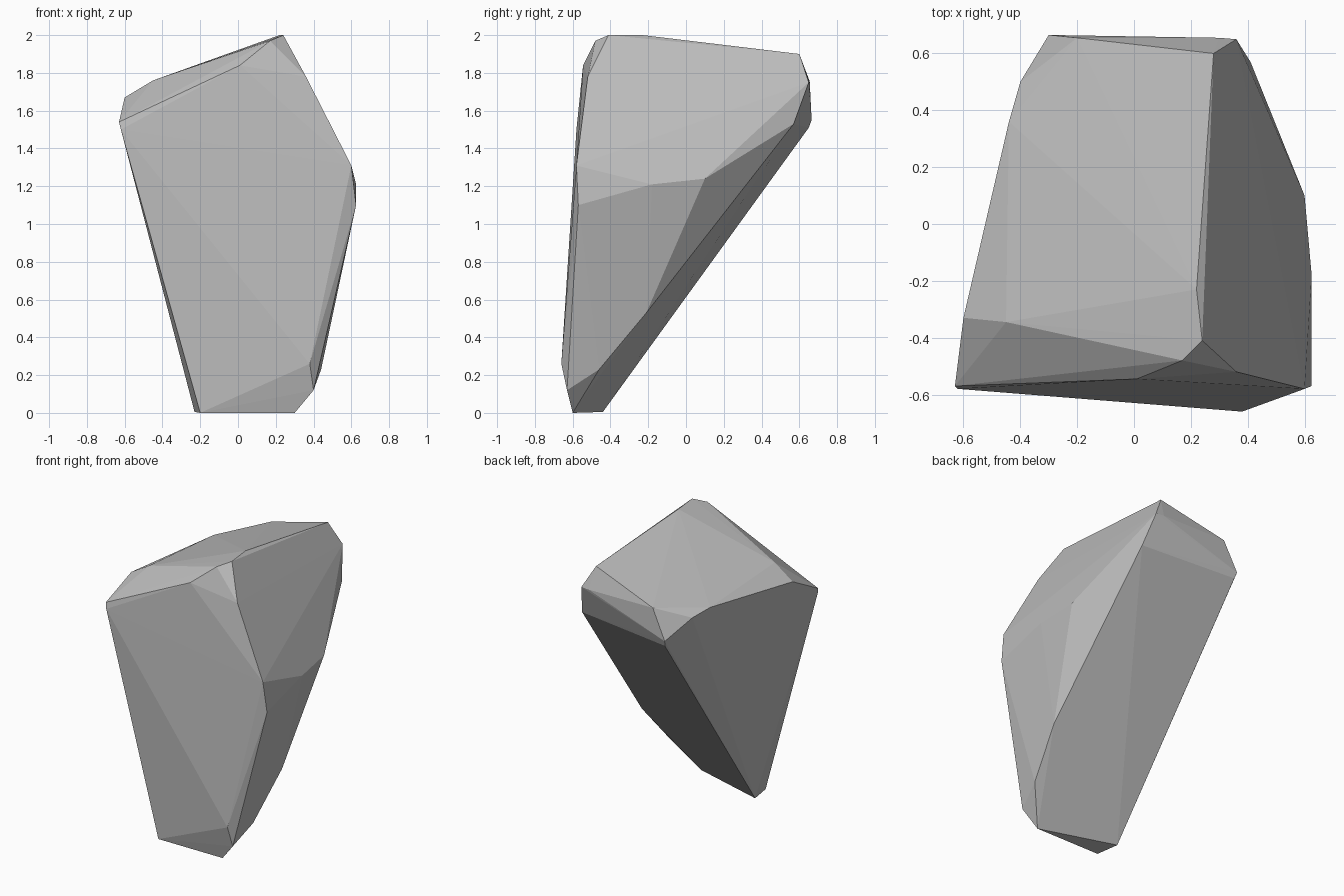
import bpy, bmesh

# Corner points of the faceted boulder, grouped by region
foot = [(-0.20, -0.60, 0), (0.30, -0.60, 0), (-0.23, -0.44, 0.005),
        (0.40, -0.63, 0.12), (0.38, -0.66, 0.26), (0.44, -0.46, 0.23),
        (0.49, -0.21, 0.53)]
right_bulge = [(0.625, -0.57, 1.10), (0.60, -0.58, 1.31),
               (0.625, -0.18, 1.21), (0.60, 0.10, 1.24)]
back_end = [(0.41, 0.57, 1.53), (0.36, 0.65, 1.75), (0.30, 0.655, 1.75),
            (-0.20, 0.655, 1.755), (-0.30, 0.665, 1.55), (-0.29, 0.65, 1.51),
            (-0.40, 0.50, 1.68), (-0.44, 0.36, 1.71)]
left_end = [(-0.60, -0.33, 1.67), (-0.45, -0.345, 1.76),
            (-0.63, -0.57, 1.54), (-0.62, -0.58, 1.50)]
crown = [(0.28, 0.60, 1.90), (0.22, -0.23, 2.0), (0.24, -0.41, 2.0),
         (0.17, -0.48, 1.97), (0.36, -0.52, 1.78), (0.01, -0.545, 1.84)]

# Wrap the corners in a convex shell
bm = bmesh.new()
for p in foot + right_bulge + back_end + left_end + crown:
    bm.verts.new(p)
hull = bmesh.ops.convex_hull(bm, input=bm.verts[:], use_existing_faces=False)
loose = [v for v in bm.verts if not v.link_faces]
bmesh.ops.delete(bm, geom=loose, context='VERTS')
bmesh.ops.recalc_face_normals(bm, faces=bm.faces[:])

mesh = bpy.data.meshes.new("boulder")
bm.to_mesh(mesh)
bm.free()
boulder = bpy.data.objects.new("boulder", mesh)
bpy.context.collection.objects.link(boulder)

# Plain stone colour
stone = bpy.data.materials.new("grey_stone")
stone.diffuse_color = (0.5, 0.5, 0.5, 1)
mesh.materials.append(stone)
